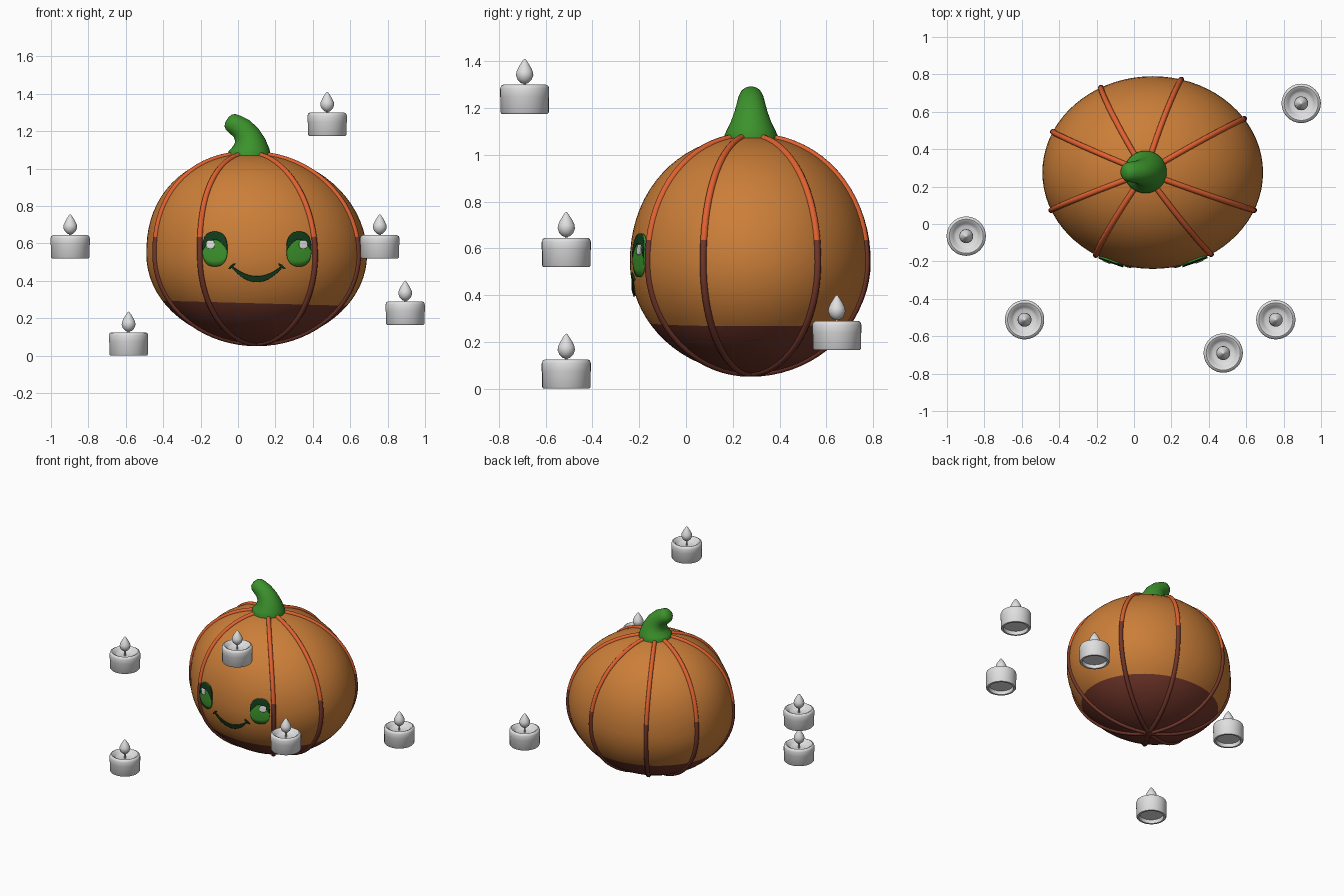
import bpy, bmesh, math
from mathutils import Vector

if "Cube" in bpy.data.objects:
    bpy.data.objects.remove(bpy.data.objects["Cube"])


def material(name, rgb):
    m = bpy.data.materials.new(name)
    m.diffuse_color = (*rgb, 1)
    m.use_nodes = True
    m.node_tree.nodes["Principled BSDF"].inputs["Base Color"].default_value = m.diffuse_color
    return m


ORANGE = material("pumpkin orange", (0.60, 0.21, 0.04))
RED = material("rib red orange", (0.74, 0.12, 0.03))
BROWN = material("dark brown", (0.17, 0.038, 0.024))
GREEN = material("stem green", (0.045, 0.29, 0.025))
DARK = material("dark green", (0.006, 0.045, 0.012))
WHITE = material("candle white", (0.74, 0.74, 0.74))


def finish(name, bm, mats, angle=40):
    mesh = bpy.data.meshes.new(name)
    bmesh.ops.remove_doubles(bm, verts=bm.verts, dist=1e-5)
    bmesh.ops.recalc_face_normals(bm, faces=bm.faces)
    bm.to_mesh(mesh)
    bm.free()
    for m in mats:
        mesh.materials.append(m)
    ob = bpy.data.objects.new(name, mesh)
    bpy.context.collection.objects.link(ob)
    bpy.ops.object.select_all(action='DESELECT')
    ob.select_set(True)
    bpy.context.view_layer.objects.active = ob
    bpy.ops.object.shade_smooth_by_angle(angle=math.radians(angle))
    return ob


def skin(bm, rows, closed=True):
    """Bridge rows of points with quads."""
    vs = [[bm.verts.new(p) for p in row] for row in rows]
    n = len(rows[0])
    for a, b in zip(vs, vs[1:]):
        for i in range(n if closed else n - 1):
            j = (i + 1) % n
            bm.faces.new((a[i], a[j], b[j], b[i]))
    return vs


def lathe(bm, profile, sides=40):
    turns = [2 * math.pi * i / sides for i in range(sides)]
    skin(bm, [[(r * math.cos(a), r * math.sin(a), z) for a in turns] for r, z in profile])


def tube(bm, path, radii, side, sides=10):
    rows = []
    for i, p in enumerate(path):
        t = (path[min(i + 1, len(path) - 1)] - path[max(i - 1, 0)]).normalized()
        u = (side - t * side.dot(t)).normalized()
        v = t.cross(u)
        rows.append([p + radii[i] * (u * math.cos(k * 2 * math.pi / sides)
                                     + v * math.sin(k * 2 * math.pi / sides)) for k in range(sides)])
    vs = skin(bm, rows)
    bm.faces.new(vs[0])
    bm.faces.new(vs[-1])


# Pumpkin surface: squashed ellipsoid whose top leans a little to the left
CX, CY, CZ, RX, RY = 0.10, 0.275, 0.54, 0.59, 0.515


def height(phi):
    return CZ + (0.54 if phi > 0 else 0.475) * math.sin(phi)


def girth(z):
    s = (z - CZ) / (0.54 if z > CZ else 0.475)
    n = 2.1 if s > 0 else 2.0
    return max(0, 1 - abs(s) ** n) ** (1 / n)


def axis_x(z):
    return CX - 0.04 * max(0, (z - CZ) / 0.54) ** 1.5


def surface(a, phi):
    z = height(phi)
    f = girth(z)
    return Vector((axis_x(z) + RX * f * math.cos(a), CY + RY * f * math.sin(a), z))


def front_y(x, z):
    return CY - RY * math.sqrt(max(0, girth(z) ** 2 - ((x - axis_x(z)) / RX) ** 2))


PHIS = [math.radians(d) for d in range(-90, 91, 5)]

# Body with a dark underside, cut along a slightly sloping plane
bm = bmesh.new()
skin(bm, [[surface(2 * math.pi * k / 72, p) for k in range(72)] for p in PHIS])
bmesh.ops.remove_doubles(bm, verts=bm.verts, dist=1e-5)
cut, normal = Vector((CX, CY, 0.28)), Vector((0.027, 0, 1))
bmesh.ops.bisect_plane(bm, geom=bm.verts[:] + bm.edges[:] + bm.faces[:], plane_co=cut, plane_no=normal)
for f in bm.faces:
    f.material_index = int((f.calc_center_median() - cut).dot(normal) < 0)
finish("pumpkin_body", bm, [ORANGE, BROWN], 60)

# Ribs, red above and brown below
bm = bmesh.new()
for deg in (34, 75, 118, 155, 203, 239, 302, 337):
    a = math.radians(deg)
    side = Vector((-RX * math.sin(a), RY * math.cos(a), 0))
    tube(bm, [surface(a, p) for p in PHIS], [0.015] * len(PHIS), side)
for f in bm.faces:
    f.material_index = int(f.calc_center_median().z < 0.634)
finish("pumpkin_ribs", bm, [RED, BROWN])

# Bent stem
bm = bmesh.new()
stem = [(0.060, 1.055, 0.114), (0.062, 1.085, 0.113), (0.063, 1.105, 0.104), (0.061, 1.14, 0.087),
        (0.047, 1.18, 0.071), (0.018, 1.215, 0.061), (-0.018, 1.237, 0.055), (-0.040, 1.250, 0.049),
        (-0.053, 1.258, 0.036), (-0.059, 1.262, 0.016)]
tube(bm, [Vector((x, CY + 0.003, z)) for x, z, r in stem], [s[2] for s in stem], Vector((0, 1, 0)), 32)
finish("stem", bm, [GREEN])


# Face plates that follow the body, bounded by an upper and a lower curve over u = -1..1
def plate(name, cx, half, top, bottom, mat, lift, n=28):
    bm = bmesh.new()
    rows = []
    for i in range(n + 1):
        u = -math.cos(math.pi * i / n)
        x = cx + half * u
        zs = [bottom(u) + (top(u) - bottom(u)) * k / 6 for k in range(7)]
        rows.append([(x, front_y(x, z) - lift, z) for z in zs])
    skin(bm, rows, closed=False)
    bmesh.ops.dissolve_degenerate(bm, dist=1e-5, edges=bm.edges[:])
    ob = finish(name, bm, [mat])
    mod = ob.modifiers.new("thickness", 'SOLIDIFY')
    mod.thickness = 0.008
    mod.offset = 0


def bulge(u, power):
    return max(0, 1 - abs(u) ** power) ** (1 / power)


for s, label in ((-1, "left"), (1, "right")):
    ex = 0.101 + s * 0.224
    eye = lambda u: 0.093 * bulge(u, 2.5)
    plate(label + "_eye", ex, 0.066, lambda u: 0.57 + eye(u), lambda u: 0.57 - eye(u), GREEN, 0.004)
    plate(label + "_eyelid", ex, 0.066, lambda u: 0.57 + eye(u),
          lambda u: 0.57 + max(-eye(u), 0.05 - 0.06 * u * u), DARK, 0.007)
    plate(label + "_eye_glint", ex + s * 0.023, 0.021, lambda u: 0.594 + 0.022 * bulge(u, 3),
          lambda u: 0.594 - 0.022 * bulge(u, 3), WHITE, 0.010, 12)
    # Cheek tick at the end of the smile
    mid = lambda u: 0.478 - s * u * 0.013
    plate(label + "_smile_end", 0.101 + s * 0.134, 0.018, lambda u: mid(u) + 0.008 * bulge(u, 2),
          lambda u: mid(u) - 0.008 * bulge(u, 2), DARK, 0.005, 10)

plate("smile", 0.101, 0.137, lambda u: 0.409 + 0.07 * u * u + 0.005 + 0.010 * (1 - u * u),
      lambda u: 0.409 + 0.07 * u * u - 0.005 - 0.010 * (1 - u * u), DARK, 0.005)

# Floating candles: cup with hollow underside and dished top, wick, flame
CUP = [(0, 0.025), (0.080, 0.025), (0.085, 0.0), (0.098, 0.0), (0.103, 0.006), (0.103, 0.068),
       (0.105, 0.074), (0.105, 0.108), (0.101, 0.120), (0.091, 0.125), (0.080, 0.120),
       (0.068, 0.102), (0.055, 0.094), (0, 0.092)]
WICK = [(0, 0.090), (0.006, 0.090), (0.006, 0.14), (0, 0.14)]
FLAME = [(0, 0.127), (0.016, 0.132), (0.030, 0.146), (0.037, 0.165), (0.035, 0.181),
         (0.026, 0.200), (0.015, 0.218), (0.006, 0.231), (0, 0.236)]
SPOTS = [(0.477, -0.69, 1.175), (0.758, -0.512, 0.52), (-0.897, -0.065, 0.52),
         (-0.585, -0.512, 0.0), (0.894, 0.645, 0.165)]
for i, spot in enumerate(SPOTS, 1):
    for part, profile in (("cup", CUP), ("wick", WICK), ("flame", FLAME)):
        bm = bmesh.new()
        lathe(bm, profile)
        finish(f"candle_{part}_{i}", bm, [WHITE], 45).location = spot
